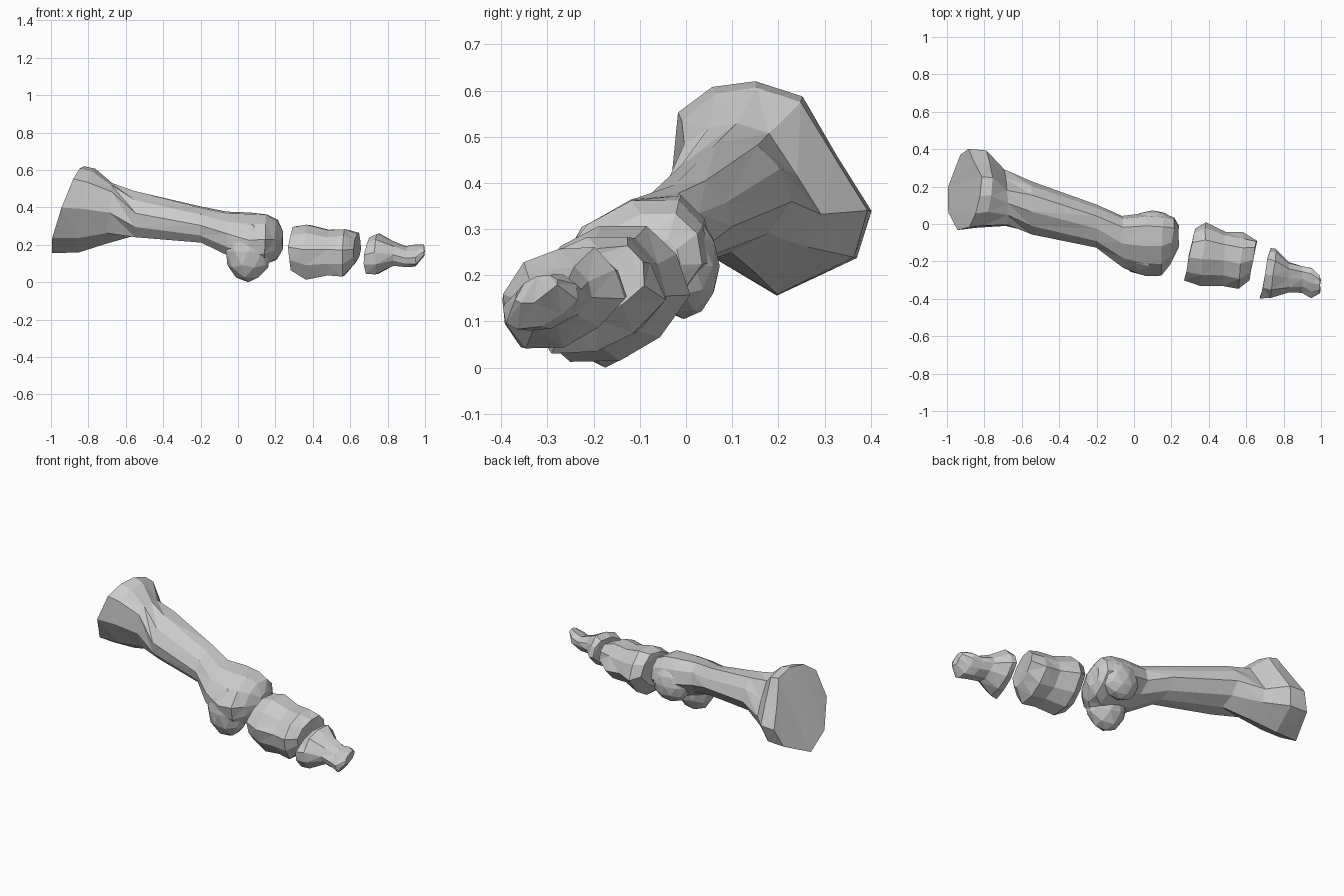
import bpy, bmesh, random
from math import cos, sin, pi
from mathutils import Vector

if "Cube" in bpy.data.objects:
    bpy.data.objects.remove(bpy.data.objects["Cube"])

random.seed(4)
SIDES = 10
# outline (y, z) of the flared joint end of the long bone
BASE = [(.405, .34), (.33, .46), (.25, .585), (.15, .622), (.06, .61),
        (-.02, .55), (-.03, .40), (.06, .235), (.20, .155), (.37, .24)]


def oval(x, y, z, a, b, rot=.5, ly=0, lz=0, under=2.5):
    """Tilted oval ring; ly and lz lean it along x, under squares its lower half."""
    ring = []
    for i in range(SIDES):
        t = 2 * pi * i / SIDES
        c, s = cos(t), sin(t)
        p = under if s < -.01 else 2.5
        k = 1 / (abs(c) ** p + abs(s) ** p) ** (1 / p)
        u, v = a * k * c, b * k * s
        dy, dz = u * cos(rot) - v * sin(rot), u * sin(rot) + v * cos(rot)
        ring.append(Vector((x + ly * dy + lz * dz, y + dy, z + dz)))
    return ring


def flare(x, y, z, scale, ly, lz):
    """Ring from the joint outline, scaled about its centre."""
    ring = []
    for py, pz in BASE:
        dy, dz = (py - .19) * scale, (pz - .385) * scale
        ring.append(Vector((x + ly * dy + lz * dz, y + dy, z + dz)))
    return ring


def finish(name, bm):
    bmesh.ops.recalc_face_normals(bm, faces=bm.faces)
    mesh = bpy.data.meshes.new(name)
    bm.to_mesh(mesh)
    bm.free()
    ob = bpy.data.objects.new(name, mesh)
    bpy.context.collection.objects.link(ob)
    return ob


def loft(name, rings, jitter=.004):
    bm = bmesh.new()
    rows = []
    for ring in rings:
        rows.append([bm.verts.new(p + Vector([random.uniform(-jitter, jitter) for _ in range(3)]))
                     for p in ring])
    for r, q in zip(rows, rows[1:]):
        for i in range(SIDES):
            j = (i + 1) % SIDES
            bm.faces.new((r[i], r[j], q[j], q[i]))
    bm.faces.new(rows[0])
    bm.faces.new(rows[-1])
    bmesh.ops.triangulate(bm, faces=bm.faces)
    return finish(name, bm)


def add_knob(bone, centre, radii):
    """Fuse a faceted knuckle knob into a bone."""
    bm = bmesh.new()
    bmesh.ops.create_icosphere(bm, subdivisions=2, radius=1)
    for v in bm.verts:
        v.co = Vector(centre) + Vector([c * r for c, r in zip(v.co, radii)])
    knob = finish("knob_cutter", bm)
    mod = bone.modifiers.new("fuse", 'BOOLEAN')
    mod.operation, mod.solver, mod.object = 'UNION', 'EXACT', knob
    dg = bpy.context.evaluated_depsgraph_get()
    mesh = bpy.data.meshes.new_from_object(bone.evaluated_get(dg))
    bone.modifiers.clear()
    bone.data = mesh
    bpy.data.objects.remove(knob)


# long foot bone: flared end, waisted shaft, rounded head
long_bone = loft("long_foot_bone", [
    flare(-.908, .19, .385, 1, .20, .40),
    flare(-.81, .19, .38, .96, .15, .22),
    flare(-.69, .14, .365, .70, 0, .10),
    oval(-.55, .085, .365, .14, .115),
    oval(-.20, -.015, .305, .115, .09),
    oval(-.06, -.10, .262, .145, .10),
    oval(.06, -.11, .235, .175, .118),
    oval(.15, -.11, .23, .168, .12, .5, .04),
    oval(.205, -.09, .228, .13, .10, .5, .10),
    oval(.238, -.07, .225, .06, .05)])
# two knuckle knobs under the head
add_knob(long_bone, (.055, -.175, .165), (.125, .10, .165))
add_knob(long_bone, (.10, -.005, .22), (.12, .078, .115))

# middle toe bone: short and blocky with a flat underside
loft("middle_toe_bone", [
    oval(.295, -.17, .185, .135, .10, .5, .20, 0, 4),
    oval(.37, -.165, .165, .16, .14, .5, .10, 0, 4),
    oval(.48, -.19, .162, .14, .11, .45, .05, 0, 4),
    oval(.57, -.205, .16, .145, .12, .45, .10, 0, 4),
    oval(.635, -.195, .18, .11, .07, .45, .20)])

# toe tip bone: wide joint, narrow neck, flattened tip
loft("toe_tip_bone", [
    oval(.70, -.27, .15, .135, .08, .45, .20, 0, 4),
    oval(.745, -.27, .155, .13, .10, .45, .10, 0, 4),
    oval(.83, -.285, .15, .08, .06),
    oval(.90, -.295, .137, .075, .045),
    oval(.95, -.315, .14, .085, .045),
    oval(.996, -.325, .17, .05, .022)])
